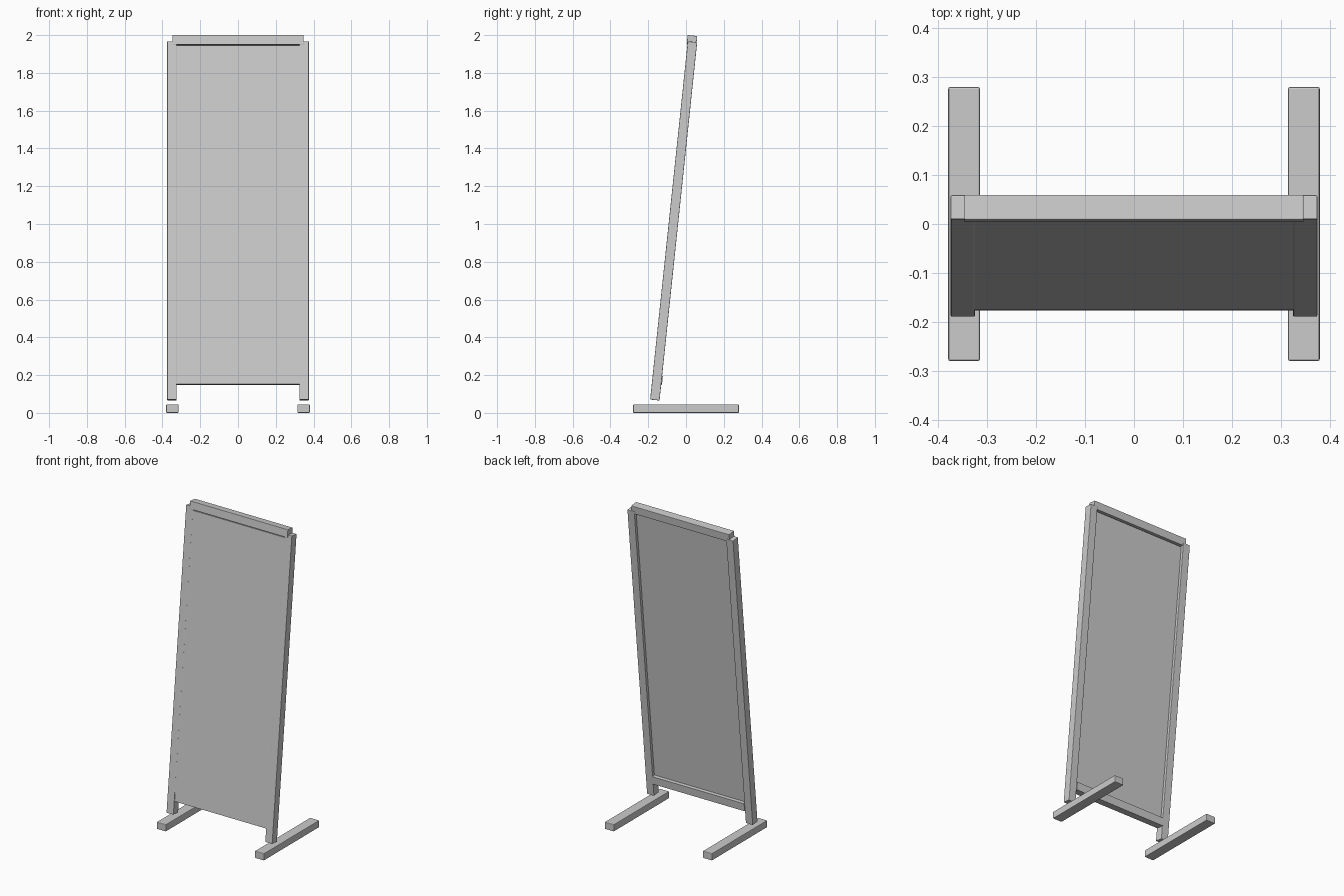
import bpy
import math
from mathutils import Matrix, Vector

cube = bpy.data.objects.get("Cube")
if cube:
    bpy.data.objects.remove(cube, do_unlink=True)

# One plain grey for the whole stand
grey = bpy.data.materials.new("light_grey")
grey.use_nodes = True
colour = (0.6, 0.6, 0.6, 1)
grey.diffuse_color = colour
grey.node_tree.nodes["Principled BSDF"].inputs["Base Color"].default_value = colour

# Leaning plane of the frame: origin at the foot of the posts, top tilted back
LEAN = Matrix.Translation((0, -0.165, 0.068)) @ Matrix.Rotation(math.radians(-6), 4, "X")
FLAT = Matrix.Identity(4)


def box(name, low, high, frame, bevel=0.0):
    """Box between two corners given in the chosen frame."""
    low, high = Vector(low), Vector(high)
    bpy.ops.mesh.primitive_cube_add(size=1)
    ob = bpy.context.object
    ob.name = name
    ob.data.transform(Matrix.Translation((low + high) / 2) @ Matrix.Diagonal((*(high - low), 1)))
    ob.matrix_world = frame
    ob.data.materials.append(grey)
    if bevel:
        mod = ob.modifiers.new("Soft edges", "BEVEL")
        mod.width = bevel
        mod.segments = 2
    return ob


# Posts and floor feet, one pair on each side
for side, sign in (("left", 1), ("right", -1)):
    xs = sorted((sign * 0.325, sign * 0.375))
    box(side + "_post", (xs[0], -0.025, 0), (xs[1], 0.025, 1.907), LEAN, 0.003)
    xs = sorted((sign * 0.315, sign * 0.38))
    box(side + "_foot", (xs[0], -0.28, 0), (xs[1], 0.28, 0.045), FLAT, 0.004)

# Top rail sits slightly forward and overlaps the posts
box("top_rail", (-0.347, -0.029, 1.89), (0.347, 0.022, 1.94), LEAN, 0.002)

# Bottom rail sits slightly back between the posts
box("bottom_rail", (-0.326, -0.021, 0.082), (0.326, 0.029, 0.132), LEAN)

# Panel is flush with the front and recessed at the back
box("panel", (-0.326, -0.024, 0.131), (0.326, 0.007, 1.885), LEAN)
